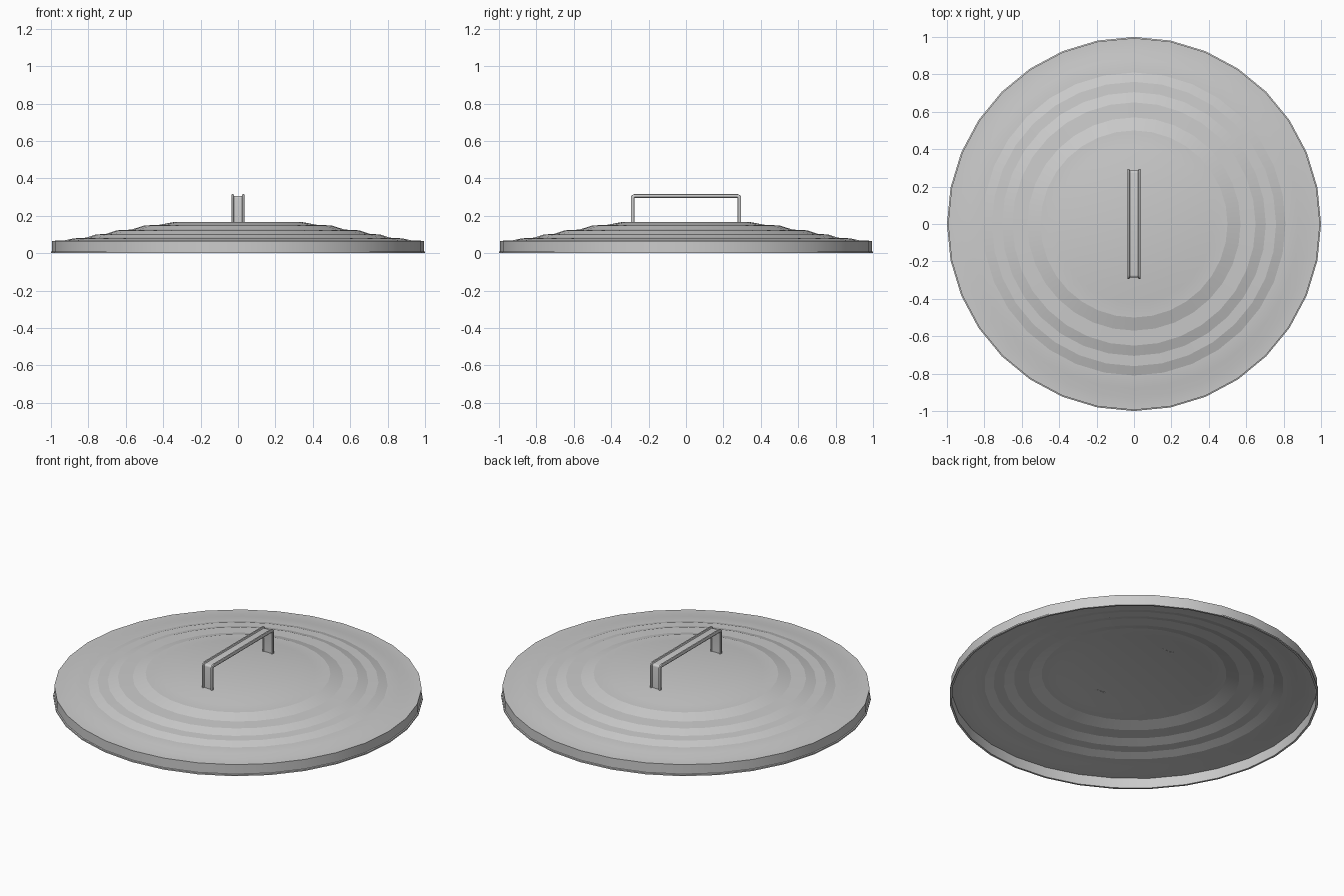
import bpy, bmesh, math
from mathutils import Vector

if "Cube" in bpy.data.objects:
    bpy.data.objects.remove(bpy.data.objects["Cube"])

steel = bpy.data.materials.new("brushed_grey")
steel.use_nodes = True
GREY = (0.6, 0.6, 0.6, 1)
steel.diffuse_color = GREY
steel.node_tree.nodes["Principled BSDF"].inputs["Base Color"].default_value = GREY


def finish(name, bm, angle):
    bmesh.ops.recalc_face_normals(bm, faces=bm.faces)
    mesh = bpy.data.meshes.new(name)
    bm.to_mesh(mesh)
    bm.free()
    mesh.materials.append(steel)
    obj = bpy.data.objects.new(name, mesh)
    bpy.context.collection.objects.link(obj)
    bpy.ops.object.select_all(action="DESELECT")
    obj.select_set(True)
    bpy.context.view_layer.objects.active = obj
    bpy.ops.object.shade_smooth_by_angle(angle=math.radians(angle))
    return obj


# Lid: stepped thin shell, outer profile from the crown to the rim lip
SIDES = 32
WALL = 0.006
outer = [(0.34, 0.167), (0.42, 0.152), (0.5, 0.148), (0.57, 0.126),
         (0.65, 0.122), (0.705, 0.103), (0.76, 0.1), (0.81, 0.083),
         (0.88, 0.079), (0.93, 0.068), (0.994, 0.066), (0.994, 0.01),
         (1.0, 0.008), (1.0, 0.0)]
inner = [(0.988, 0.0), (0.988, 0.06)] + [(r, z - WALL) for r, z in outer[9::-1]]

bm = bmesh.new()
rings = []
for r, z in outer + inner:
    rings.append([bm.verts.new((r * math.cos(a), r * math.sin(a), z))
                  for a in (math.tau * i / SIDES for i in range(SIDES))])
for low, high in zip(rings, rings[1:]):
    for i in range(SIDES):
        j = (i + 1) % SIDES
        bm.faces.new((low[i], low[j], high[j], high[i]))
bm.faces.new(rings[0])
bm.faces.new(rings[-1])
finish("lid", bm, 14)

# Handle: path of (y, z, outward direction) around a rounded bridge
HALF, TOP, BASE, BEND = 0.295, 0.316, 0.16, 0.022
path = [(HALF, BASE, 0)]
for k in range(5):
    a = math.pi / 2 * k / 4
    path.append((HALF - BEND + BEND * math.cos(a), TOP - BEND + BEND * math.sin(a), a))
path += [(-y, z, math.pi - a) for y, z, a in reversed(path)]

# Cross-section (x, depth below outer surface): flat strip with raised edges
half = [(0.022, 0.009), (0.025, 0.001), (0.028, 0.0), (0.033, 0.001), (0.035, 0.005),
        (0.035, 0.016), (0.032, 0.02), (0.026, 0.02), (0.022, 0.016)]
section = half + [(-x, d) for x, d in reversed(half)]

bm = bmesh.new()
loops = []
for y, z, a in path:
    out = Vector((0, math.cos(a), math.sin(a)))
    loops.append([bm.verts.new(Vector((x, y, z)) - out * d) for x, d in section])
n = len(section)
for p, q in zip(loops, loops[1:]):
    for i in range(n):
        j = (i + 1) % n
        bm.faces.new((p[i], p[j], q[j], q[i]))
bm.faces.new(loops[0])
bm.faces.new(loops[-1])
finish("handle", bm, 35)
